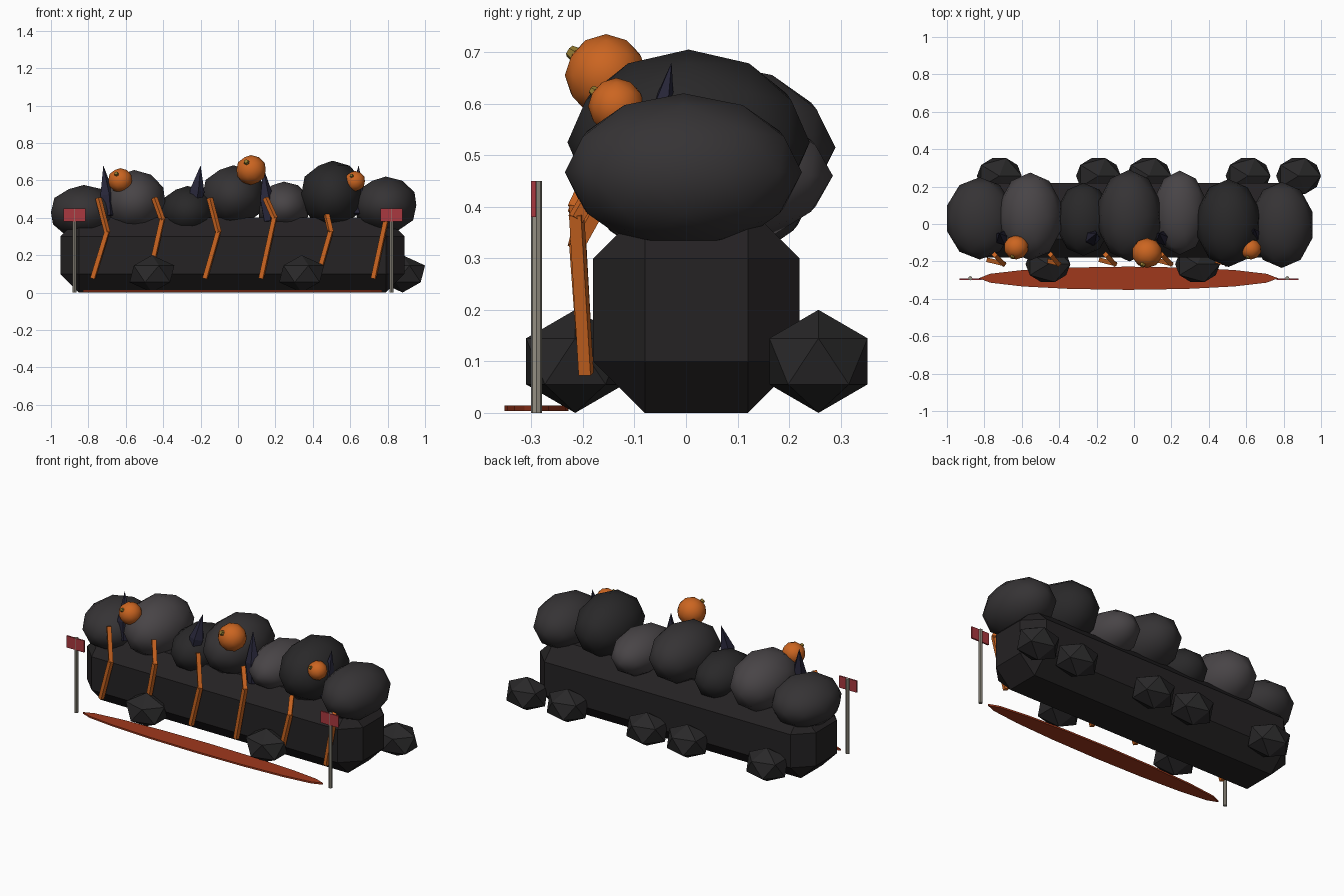
import bpy, math
from mathutils import Vector

if "Cube" in bpy.data.objects:
    bpy.data.objects.remove(bpy.data.objects["Cube"])


def mat(name, r, g, b):
    m = bpy.data.materials.new(name)
    m.diffuse_color = (r, g, b, 1)
    m.use_nodes = True
    m.node_tree.nodes["Principled BSDF"].inputs["Base Color"].default_value = m.diffuse_color
    return m


BASE = mat("base_dark", 0.018, 0.016, 0.017)
DARK = mat("stone_dark", 0.022, 0.021, 0.022)
MID = mat("stone_mid", 0.036, 0.033, 0.035)
LIGHT = mat("stone_light", 0.065, 0.058, 0.062)
ORANGE = mat("orange", 0.6, 0.13, 0.015)
STEM = mat("stem", 0.3, 0.2, 0.03)
RED = mat("rust_red", 0.35, 0.04, 0.012)
FLAG = mat("flag_red", 0.4, 0.04, 0.05)
POLE = mat("pole_grey", 0.3, 0.28, 0.23)
CRYSTAL = mat("crystal", 0.02, 0.019, 0.04)


def finish(name, m, smooth=False):
    o = bpy.context.object
    o.name = name
    o.data.materials.append(m)
    if smooth:
        bpy.ops.object.shade_smooth()
    return o


def ico(name, loc, scale, m, sub=2, smooth=True):
    bpy.ops.mesh.primitive_ico_sphere_add(subdivisions=sub, radius=1, location=loc)
    bpy.context.object.scale = scale
    return finish(name, m, smooth)


def box(name, loc, size, m):
    bpy.ops.mesh.primitive_cube_add(size=1, location=loc)
    bpy.context.object.scale = size
    return finish(name, m)


def aim(o, direction):
    o.rotation_euler = Vector(direction).to_track_quat('Z', 'Y').to_euler()


# chamfered base block
base = box("base_block", (-0.03, 0.02, 0.2), (1.84, 0.4, 0.4), BASE)
bpy.ops.object.transform_apply(location=False, rotation=False, scale=True)
bev = base.modifiers.new("chamfer", 'BEVEL')
bev.width, bev.segments = 0.1, 1

# row of boulders on top: centre, radii, material
boulders = [
    ((-0.825, 0.03, 0.43), (0.184, 0.22, 0.145), MID),
    ((-0.555, 0.04, 0.485), (0.174, 0.235, 0.17), LIGHT),
    ((-0.27, 0.025, 0.435), (0.147, 0.195, 0.135), DARK),
    ((-0.025, 0.045, 0.515), (0.174, 0.245, 0.165), MID),
    ((0.245, 0.06, 0.46), (0.147, 0.225, 0.133), LIGHT),
    ((0.505, 0.005, 0.525), (0.175, 0.235, 0.18), DARK),
    ((0.79, -0.005, 0.467), (0.172, 0.23, 0.153), MID),
]
for i, (c, r, m) in enumerate(boulders):
    ico(f"boulder_{i + 1}", c, r, m)

# faceted rocks along the foot
rocks = [(-0.46, -0.215), (0.34, -0.215)] + [(x, 0.257) for x in (-0.72, -0.19, 0.08, 0.61, 0.88)]
for i, (x, y) in enumerate(rocks):
    ico(f"foot_rock_{i + 1}", (x, y, 0.1), (0.134, 0.112, 0.1), DARK, 1, False)

# pumpkins with stems
for i, (x, y, z, r) in enumerate([(-0.63, -0.125, 0.60, 0.065), (0.07, -0.155, 0.655, 0.08),
                                  (0.625, -0.135, 0.595, 0.055)]):
    ico(f"pumpkin_{i + 1}", (x, y, z), (r / 0.975, r, r), ORANGE)
    d = Vector((-0.3, -0.78, 0.52)).normalized()
    bpy.ops.mesh.primitive_cone_add(vertices=6, radius1=r * 0.22, radius2=r * 0.15, depth=r * 0.3,
                                    location=Vector((x, y, z)) + d * r * 0.97)
    aim(finish(f"pumpkin_stem_{i + 1}", STEM), d)


# double-pointed crystals between the boulders
def crystal(name, bottom, top, radius):
    a, b = Vector(bottom), Vector(top)
    length = (b - a).length
    n = 5
    ring = lambda r, z: [(r * math.cos(k * math.tau / n), r * math.sin(k * math.tau / n), z) for k in range(n)]
    verts = ring(radius * 0.7, 0) + ring(radius, length * 0.4) + [(0, 0, length)]
    faces = [tuple(reversed(range(n)))]
    for k in range(n):
        j = (k + 1) % n
        faces += [(k, j, n + j, n + k), (n + k, n + j, 2 * n)]
    me = bpy.data.meshes.new(name)
    me.from_pydata(verts, [], faces)
    me.materials.append(CRYSTAL)
    o = bpy.data.objects.new(name, me)
    bpy.context.collection.objects.link(o)
    o.location = a
    aim(o, b - a)


crystal("crystal_1", (-0.69, -0.09, 0.41), (-0.72, -0.05, 0.68), 0.042)
crystal("crystal_2", (-0.235, -0.09, 0.45), (-0.20, -0.05, 0.68), 0.042)
crystal("crystal_3", (0.165, -0.09, 0.38), (0.135, -0.05, 0.67), 0.042)
crystal("crystal_4", (0.635, -0.08, 0.42), (0.645, -0.028, 0.68), 0.042)

# bent orange strips down the front: (x, z) points from top to bottom
strips = [
    [(-0.745, 0.50), (-0.70, 0.325), (-0.775, 0.08)],
    [(-0.445, 0.50), (-0.405, 0.39), (-0.475, 0.08)],
    [(-0.15, 0.50), (-0.105, 0.325), (-0.175, 0.08)],
    [(0.15, 0.50), (0.195, 0.40), (0.125, 0.08)],
    [(0.475, 0.41), (0.495, 0.325), (0.425, 0.08)],
    [(0.77, 0.46), (0.79, 0.38), (0.725, 0.08)],
]
for i, pts in enumerate(strips):
    path = [Vector((x, y, z)) for (x, z), y in zip(pts, (-0.165, -0.212, -0.194))]
    for j, (a, b) in enumerate(zip(path, path[1:])):
        o = box(f"strip_{i + 1}_{j + 1}", (a + b) / 2, (0.024, 0.024, (b - a).length + 0.01), ORANGE)
        aim(o, a - b)

# long flat oval on the ground
bpy.ops.mesh.primitive_cylinder_add(vertices=16, radius=1, depth=1, location=(-0.03, -0.29, 0.009),
                                    rotation=(0, 0, 0))
bpy.context.object.scale = (0.8, 0.062, 0.01)
oval = finish("ground_oval", RED)
# put a corner at each long tip
for v in oval.data.vertices:
    a = math.atan2(v.co.y, v.co.x)
    k = round(a / (math.tau / 16)) * math.tau / 16
    v.co.x, v.co.y = math.cos(k), math.sin(k)

# marker poles with flags
for side, x in (("left", -0.875), ("right", 0.82)):
    bpy.ops.mesh.primitive_cylinder_add(vertices=8, radius=0.011, depth=0.45, location=(x, -0.29, 0.225))
    finish(f"{side}_pole", POLE, False)
    box(f"{side}_flag", (x, -0.296, 0.415), (0.118, 0.009, 0.07), FLAG)
